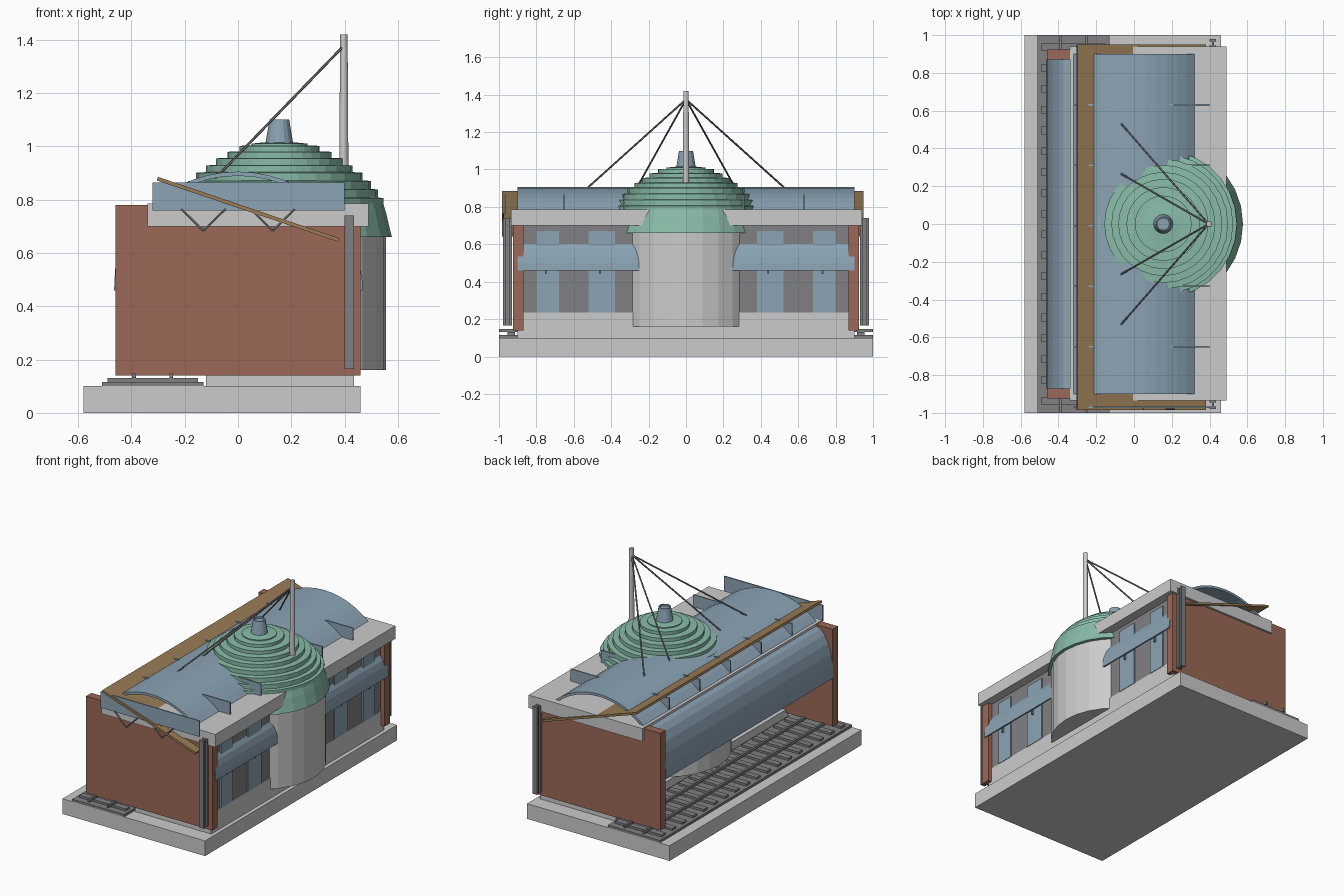
import bpy, math
from mathutils import Vector

if "Cube" in bpy.data.objects:
    bpy.data.objects.remove(bpy.data.objects["Cube"])


def material(name, rgb):
    m = bpy.data.materials.new(name)
    m.diffuse_color = (*rgb, 1)
    m.use_nodes = True
    m.node_tree.nodes["Principled BSDF"].inputs["Base Color"].default_value = m.diffuse_color
    return m


BRICK = material("brick", (0.33, 0.14, 0.095))
BLUE = material("blue_metal", (0.26, 0.37, 0.46))
GREEN = material("copper_green", (0.25, 0.50, 0.39))
WOOD = material("wood", (0.32, 0.20, 0.09))
DARK = material("dark_grey", (0.22, 0.22, 0.23))


def mesh(name, verts, faces, mat=None):
    me = bpy.data.meshes.new(name)
    me.from_pydata(verts, [], faces)
    me.update()
    ob = bpy.data.objects.new(name, me)
    bpy.context.collection.objects.link(ob)
    if mat:
        me.materials.append(mat)
    return ob


def box(name, x0, x1, y0, y1, z0, z1, mat=None):
    v = [(x, y, z) for x in (x0, x1) for y in (y0, y1) for z in (z0, z1)]
    f = [(0, 1, 3, 2), (4, 6, 7, 5), (0, 4, 5, 1), (2, 3, 7, 6), (0, 2, 6, 4), (1, 5, 7, 3)]
    return mesh(name, v, f, mat)


def sheet(name, profile, y0, y1, mat, thick=0.012):
    # curved sheet: x/z profile (left to right, outside up) drawn along y
    n = len(profile)
    v = [(x, y, z) for y in (y0, y1) for x, z in profile]
    f = [(i, i + 1, n + i + 1, n + i) for i in range(n - 1)]
    ob = mesh(name, v, f, mat)
    mod = ob.modifiers.new("thickness", 'SOLIDIFY')
    mod.thickness = thick
    mod.offset = -1
    return ob


def lathe(name, profile, cx, cy, n, mat=None):
    # r/z profile turned about a vertical axis, capped at both ends
    v = [(cx + r * math.cos(2 * math.pi * k / n), cy + r * math.sin(2 * math.pi * k / n), z)
         for r, z in profile for k in range(n)]
    f = [(j * n + k, j * n + (k + 1) % n, (j + 1) * n + (k + 1) % n, (j + 1) * n + k)
         for j in range(len(profile) - 1) for k in range(n)]
    f.append(tuple(reversed(range(n))))
    f.append(tuple(range((len(profile) - 1) * n, len(profile) * n)))
    return mesh(name, v, f, mat)


def rod(name, a, b, r, mat=None, n=6):
    a, b = Vector(a), Vector(b)
    d = b - a
    ob = lathe(name, [(r, 0), (r, d.length)], 0, 0, n, mat)
    ob.rotation_euler = d.to_track_quat('Z', 'Y').to_euler()
    ob.location = a
    return ob


# ground slab, platform and track
box("base", -0.58, 0.46, -1, 1, 0, 0.10)
box("platform", -0.12, 0.435, -0.9, 0.9, 0.10, 0.16)
box("track_bed", -0.51, -0.13, -1, 1, 0.10, 0.116, DARK)
for i in range(18):
    y = -0.935 + i * 0.11
    box("sleeper", -0.49, -0.15, y - 0.02, y + 0.02, 0.116, 0.13, DARK)
for x in (-0.39, -0.25):
    box("rail", x - 0.007, x + 0.007, -1, 1, 0.13, 0.147, DARK)

# street wall with doors
box("low_wall", 0.39, 0.435, -0.88, 0.88, 0.155, 0.235)
box("dark_wall", 0.40, 0.43, -0.88, 0.88, 0.235, 0.705, DARK)

# parts mirrored on both ends
for s in (-1, 1):
    a, b = sorted((s * 0.87, s * 0.925))
    box("end_wall", -0.46, 0.46, a, b, 0.14, 0.78, BRICK)
    # H-section corner post
    for c in (0.938, 0.972):
        box("post_flange", 0.40, 0.435, s * c - 0.007, s * c + 0.007, 0.165, 0.74, DARK)
    box("post_web", 0.412, 0.423, s * 0.955 - 0.012, s * 0.955 + 0.012, 0.165, 0.74, DARK)
    for c, w in ((0.45, 0.07), (0.74, 0.06)):
        box("door", 0.425, 0.438, s * c - w, s * c + w, 0.235, 0.67, BLUE)
        box("door_bracket", 0.438, 0.45, s * c - 0.015, s * c - 0.005, 0.44, 0.475, DARK)
    a, b = sorted((s * 0.2, s * 0.9))
    sheet("front_awning", [(0.425, 0.61), (0.448, 0.575), (0.46, 0.535), (0.466, 0.50), (0.468, 0.46)],
          a, b, BLUE, 0.01)

# awning over the track
pts = [(-0.34 - 0.125 * math.sin(t), 0.46 + 0.31 * math.cos(t))
       for t in [math.pi / 2 * (1 - i / 6) for i in range(7)]]
sheet("track_awning", pts, -0.87, 0.87, BLUE, 0.01)

# flat roof and barrel roof
box("flat_roof", -0.34, 0.49, -0.935, 0.94, 0.70, 0.785)
half = math.asin(0.325 / 0.487)
arc = [(0.487 * math.sin(t), 0.418 + 0.487 * math.cos(t))
       for t in [-half + 2 * half * i / 12 for i in range(13)]]
sheet("barrel_roof", arc, -0.9, 0.9, BLUE, 0.016)

# sloping timber sheet through the roof
sheet("timber_sheet", [(-0.30, 0.885), (0.38, 0.655)], -0.985, 0.95, WOOD, 0.014)

# roof fins with V braces
for i in range(6):
    y = -0.97 + 0.32 * i
    box("roof_fin", -0.32, 0.40, y - 0.004, y + 0.004, 0.76, 0.865, BLUE)
    for cx in (-0.13, 0.13):
        for d in (-0.083, 0.083):
            rod("fin_brace", (cx, y - 0.008, 0.683), (cx + d, y - 0.008, 0.765), 0.005, DARK)

# drum and stepped dome
lathe("drum", [(0.40, 0.16), (0.40, 0.665)], 0.155, 0, 28)
rings = [(0.422, 0.66), (0.412, 0.70), (0.402, 0.745), (0.39, 0.785), (0.37, 0.818), (0.343, 0.85), (0.312, 0.882),
         (0.275, 0.912), (0.238, 0.938), (0.195, 0.965), (0.15, 0.988), (0.105, 1.01)]
prof = [rings[0]]
for i in range(1, len(rings)):
    (r0, z0), (r1, z1) = rings[i - 1], rings[i]
    if i > 3:
        # each ring stands upright, then slopes in under the next
        prof += [(r0, z0 + 0.62 * (z1 - z0)), (r1 - 0.006, z1 - 0.004), (r1, z1)]
        prof[-2] = (r1, z1 - 0.3 * (z1 - z0))
    else:
        prof.append((r1, z1))
prof.append((0.055, 1.015))
lathe("dome", prof, 0.155, 0, 28, GREEN)
lathe("lantern", [(0.053, 1.005), (0.037, 1.10), (0.03, 1.10), (0.03, 1.09)], 0.155, 0, 16, BLUE)

# mast and stay cables
lathe("mast", [(0.018, 0.78), (0.014, 1.42)], 0.397, 0, 12)
for y in (-0.54, -0.27, 0.27, 0.54):
    rod("stay_cable", (0.395, 0, 1.375), (-0.085, y * 1.02, 0.88), 0.005, DARK)
